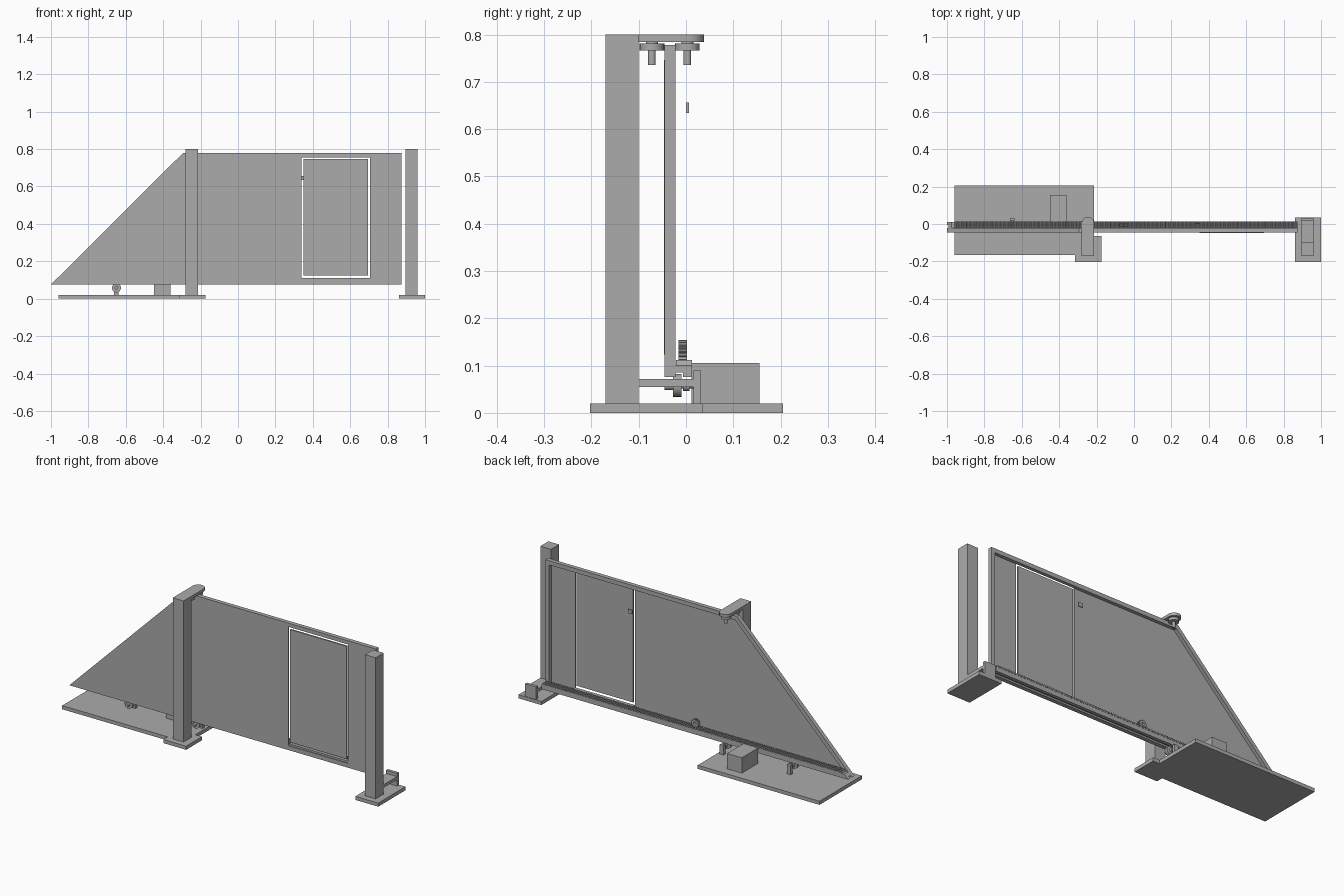
import bpy
import bmesh
import math
from mathutils import Vector

cube = bpy.data.objects.get("Cube")
if cube:
    bpy.data.objects.remove(cube, do_unlink=True)

GREY = (0.41, 0.41, 0.41, 1)
grey = bpy.data.materials.new("grey_metal")
grey.use_nodes = True
grey.diffuse_color = GREY
grey.node_tree.nodes["Principled BSDF"].inputs["Base Color"].default_value = GREY


def place(axis, u, v, d):
    """Map profile coordinates (u, v) and depth d to a point."""
    return Vector({"x": (d, u, v), "y": (u, d, v), "z": (u, v, d)}[axis])


def extrude(name, loops, axis, low, high):
    """Solid from an outline (plus holes) extruded along an axis."""
    bm = bmesh.new()
    edges = []
    for loop in loops:
        verts = [bm.verts.new(place(axis, u, v, low)) for u, v in loop]
        edges += [bm.edges.new((a, b)) for a, b in zip(verts, verts[1:] + verts[:1])]
    if len(loops) == 1:
        bm.faces.new(bm.verts)
    else:
        bmesh.ops.triangle_fill(bm, edges=edges, use_beauty=True)
    result = bmesh.ops.extrude_face_region(bm, geom=bm.faces[:], use_keep_orig=True)
    moved = [g for g in result["geom"] if isinstance(g, bmesh.types.BMVert)]
    bmesh.ops.translate(bm, verts=moved, vec=place(axis, 0, 0, high - low))
    bmesh.ops.recalc_face_normals(bm, faces=bm.faces[:])
    mesh = bpy.data.meshes.new(name)
    bm.to_mesh(mesh)
    bm.free()
    mesh.materials.append(grey)
    obj = bpy.data.objects.new(name, mesh)
    bpy.context.collection.objects.link(obj)
    return obj


def rect(u0, u1, v0, v1):
    return [(u0, v0), (u1, v0), (u1, v1), (u0, v1)]


def circle(u, v, r, n=24):
    return [(u + r * math.cos(math.tau * i / n), v + r * math.sin(math.tau * i / n))
            for i in range(n)]


def box(name, x, y, z):
    return extrude(name, [rect(*x, *y)], "z", *z)


def cylinder(name, axis, u, v, r, low, high):
    obj = extrude(name, [circle(u, v, r)], axis, low, high)
    bpy.ops.object.select_all(action="DESELECT")
    obj.select_set(True)
    bpy.context.view_layer.objects.active = obj
    bpy.ops.object.shade_smooth_by_angle(angle=math.radians(35))
    return obj


# Ground plates
extrude("main_base", [[(-0.96, -0.165), (-0.315, -0.165), (-0.315, -0.203),
                       (-0.175, -0.203), (-0.175, -0.065), (-0.215, -0.065),
                       (-0.215, 0.205), (-0.96, 0.205)]], "z", 0, 0.02)
box("receiver_base", (0.86, 1), (-0.203, 0.035), (0, 0.02))

# Posts
for name, x in (("guide_post", -0.28), ("receiver_post", 0.895)):
    box(name, (x, x + 0.066), (-0.17, -0.1), (0.02, 0.8))

# Top arm with rounded end and two guide rollers
ARM_X = -0.247
tip = [(ARM_X + 0.033 * math.cos(math.pi * i / 16), 0.005 + 0.033 * math.sin(math.pi * i / 16))
       for i in range(17)]
extrude("top_arm", [[(ARM_X - 0.033, -0.1), (ARM_X + 0.033, -0.1)] + tip], "z", 0.784, 0.8)
for side, y in (("front", -0.072), ("back", 0.003)):
    cylinder(side + "_guide_neck", "z", ARM_X, y, 0.013, 0.781, 0.784)
    cylinder(side + "_guide_roller", "z", ARM_X, y, 0.026, 0.766, 0.781)
    cylinder(side + "_guide_pin", "z", ARM_X, y, 0.008, 0.736, 0.766)

# Gate frame, skin and door leaf
outline = [(-1, 0.076), (0.875, 0.076), (0.875, 0.778), (-0.295, 0.778)]
inner = [(-0.945, 0.099), (0.852, 0.099), (0.852, 0.755), (-0.285, 0.755)]
opening = rect(0.34, 0.705, 0.1, 0.759)
extrude("gate_frame", [outline, inner], "y", -0.041, -0.022)
extrude("gate_skin", [outline, opening], "y", -0.045, -0.041)
extrude("door_leaf", [rect(0.35, 0.695, 0.123, 0.746)], "y", -0.047, -0.038)
extrude("door_lower_rail", [rect(0.34, 0.705, 0.1, 0.11)], "y", -0.041, -0.022)
box("door_lock", (0.325, 0.352), (0, 0.006), (0.634, 0.656))

# Slotted lower channel, mitred at the pointed end
channel = extrude("lower_channel", [[(-0.044, 0.076), (-0.032, 0.076), (-0.032, 0.085),
                                     (-0.006, 0.085), (-0.006, 0.076), (0.012, 0.076),
                                     (0.012, 0.1), (-0.044, 0.1)]], "x", -1, 0.875)
for vert in channel.data.vertices:
    if vert.co.x < 0:
        vert.co.x += vert.co.z - 0.076

# Toothed rack along the channel
START, PITCH, COUNT = -0.96, 0.014, 131
teeth = [(START, 0.1)]
for i in range(COUNT):
    x = START + i * PITCH
    teeth += [(x, 0.104), (x + PITCH * 0.2, 0.112),
              (x + PITCH * 0.5, 0.112), (x + PITCH * 0.7, 0.104)]
teeth.append((START + COUNT * PITCH, 0.1))
extrude("rack", [teeth], "y", -0.021, 0.013)

# Pinion resting on the rack
GEAR_X, GEAR_Z, TEETH = -0.055, 0.13, 14
gear = []
for i in range(TEETH * 4):
    r = 0.024 if i % 4 < 2 else 0.019
    a = math.tau * i / (TEETH * 4)
    gear.append((GEAR_X + r * math.cos(a), GEAR_Z + r * math.sin(a)))
extrude("pinion", [gear, circle(GEAR_X, GEAR_Z, 0.008)], "y", -0.016, 0.002)

# Drive motor housing
box("motor_housing", (-0.45, -0.36), (0.012, 0.155), (0.02, 0.105))

# Carriage rollers under the channel
for side, x in (("outer", -0.65), ("inner", -0.24)):
    box(side + "_roller_stand", (x - 0.012, x + 0.012), (0.016, 0.031), (0.02, 0.072))
    cylinder(side + "_roller_wheel", "y", x, 0.058, 0.024, -0.028, -0.01)
    cylinder(side + "_roller_axle", "y", x, 0.058, 0.006, -0.028, 0.016)
    cylinder(side + "_roller_cap", "y", x, 0.058, 0.01, -0.045, -0.028)
    cylinder(side + "_roller_spacer", "y", x, 0.058, 0.012, -0.006, 0.007)

# Receiver shelf and stop plate behind the closing post
box("receiver_shelf", (0.895, 0.961), (-0.1, 0.016), (0.055, 0.072))
box("receiver_stop", (0.895, 0.961), (0.016, 0.032), (0.02, 0.09))
